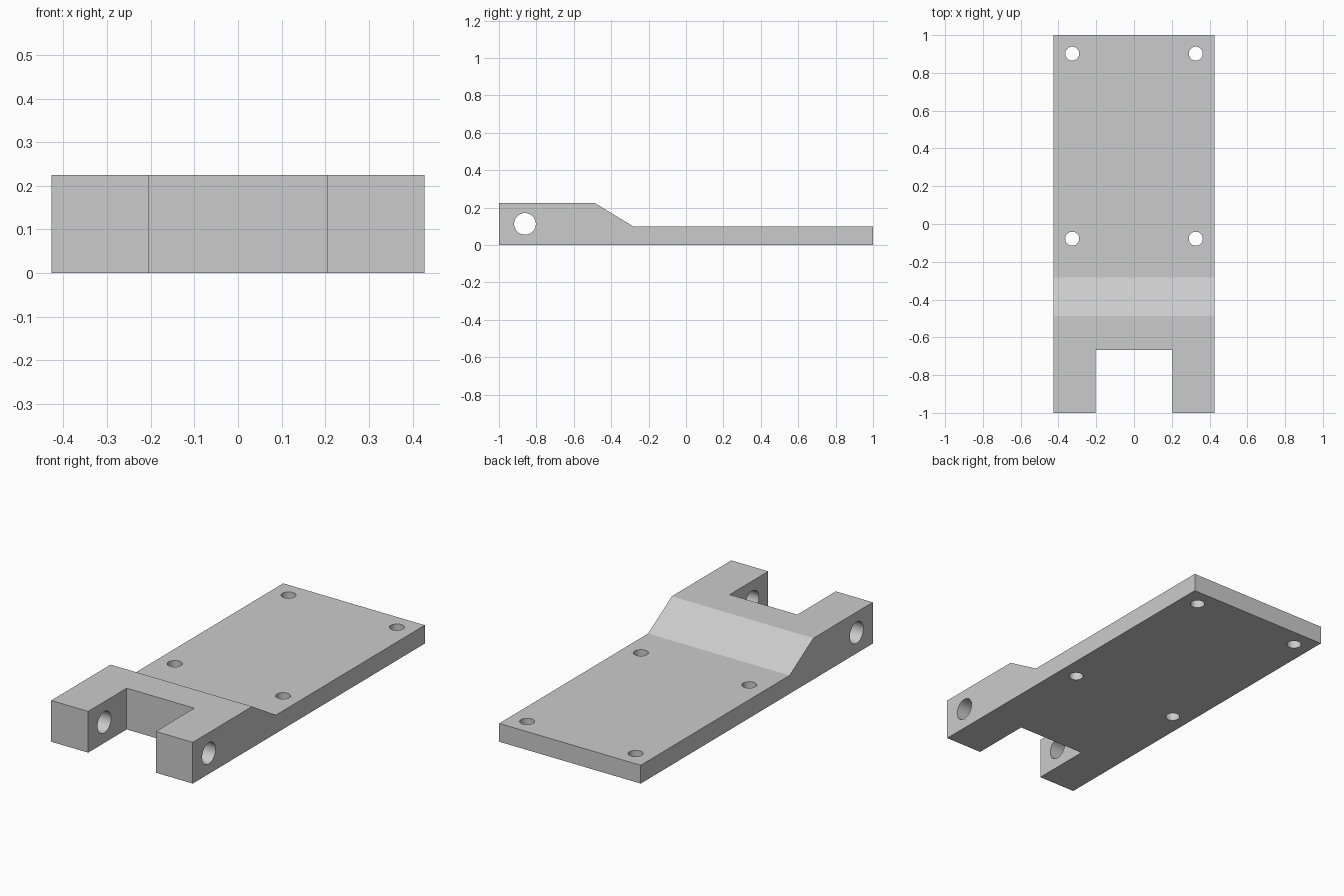
import bpy
import bmesh
import math
from mathutils import Matrix, Vector

default = bpy.data.objects.get("Cube")
if default:
    bpy.data.objects.remove(default, do_unlink=True)

HALF_WIDTH = 0.427
SLOT_HALF = 0.204
SLOT_END = -0.668

# Material
grey = bpy.data.materials.new("plain grey")
grey.use_nodes = True
colour = (0.6, 0.6, 0.6, 1)
grey.diffuse_color = colour
grey.node_tree.nodes["Principled BSDF"].inputs["Base Color"].default_value = colour


def add_object(name, bm):
    bmesh.ops.recalc_face_normals(bm, faces=bm.faces)
    mesh = bpy.data.meshes.new(name)
    bm.to_mesh(mesh)
    bm.free()
    mesh.materials.append(grey)
    obj = bpy.data.objects.new(name, mesh)
    bpy.context.collection.objects.link(obj)
    return obj


def add_cylinder(bm, centre, radius, length, rotation=Matrix()):
    bmesh.ops.create_cone(bm, cap_ends=True, segments=48, radius1=radius, radius2=radius,
                          depth=length, matrix=Matrix.Translation(centre) @ rotation)


def cut(target, cutter):
    cutter.hide_render = True
    mod = target.modifiers.new(cutter.name, 'BOOLEAN')
    mod.operation = 'DIFFERENCE'
    mod.solver = 'EXACT'
    mod.object = cutter
    bpy.context.view_layer.objects.active = target
    bpy.ops.object.modifier_apply(modifier=mod.name)
    bpy.data.objects.remove(cutter, do_unlink=True)


# Plate with raised hinge block: side profile extruded across the width
profile = [(-1, 0), (1, 0), (1, 0.1), (-0.283, 0.1), (-0.488, 0.225), (-1, 0.225)]
bm = bmesh.new()
side = bm.faces.new([bm.verts.new((-HALF_WIDTH, y, z)) for y, z in profile])
swept = bmesh.ops.extrude_face_region(bm, geom=[side])
bmesh.ops.translate(bm, vec=(2 * HALF_WIDTH, 0, 0),
                    verts=[v for v in swept["geom"] if isinstance(v, bmesh.types.BMVert)])
plate = add_object("hinge_plate", bm)

# Slot between the two hinge arms
bm = bmesh.new()
slot_start = -1.2
bmesh.ops.create_cube(bm, size=1, matrix=Matrix.Translation((0, (slot_start + SLOT_END) / 2, 0.1))
                      @ Matrix.Diagonal((2 * SLOT_HALF, SLOT_END - slot_start, 1, 1)))
cut(plate, add_object("slot_cutter", bm))

# Pin hole through both arms
bm = bmesh.new()
add_cylinder(bm, Vector((0, -0.861, 0.113)), 0.058, 2, Matrix.Rotation(math.pi / 2, 4, 'Y'))
cut(plate, add_object("pin_hole_cutter", bm))

# Four screw holes
bm = bmesh.new()
for x in (-0.327, 0.327):
    for y in (-0.078, 0.902):
        add_cylinder(bm, Vector((x, y, 0.05)), 0.037, 1)
cut(plate, add_object("screw_hole_cutter", bm))

# Smooth hole walls with sharp edges
bpy.ops.object.select_all(action='DESELECT')
plate.select_set(True)
bpy.context.view_layer.objects.active = plate
bpy.ops.object.shade_smooth_by_angle(angle=math.radians(30))
